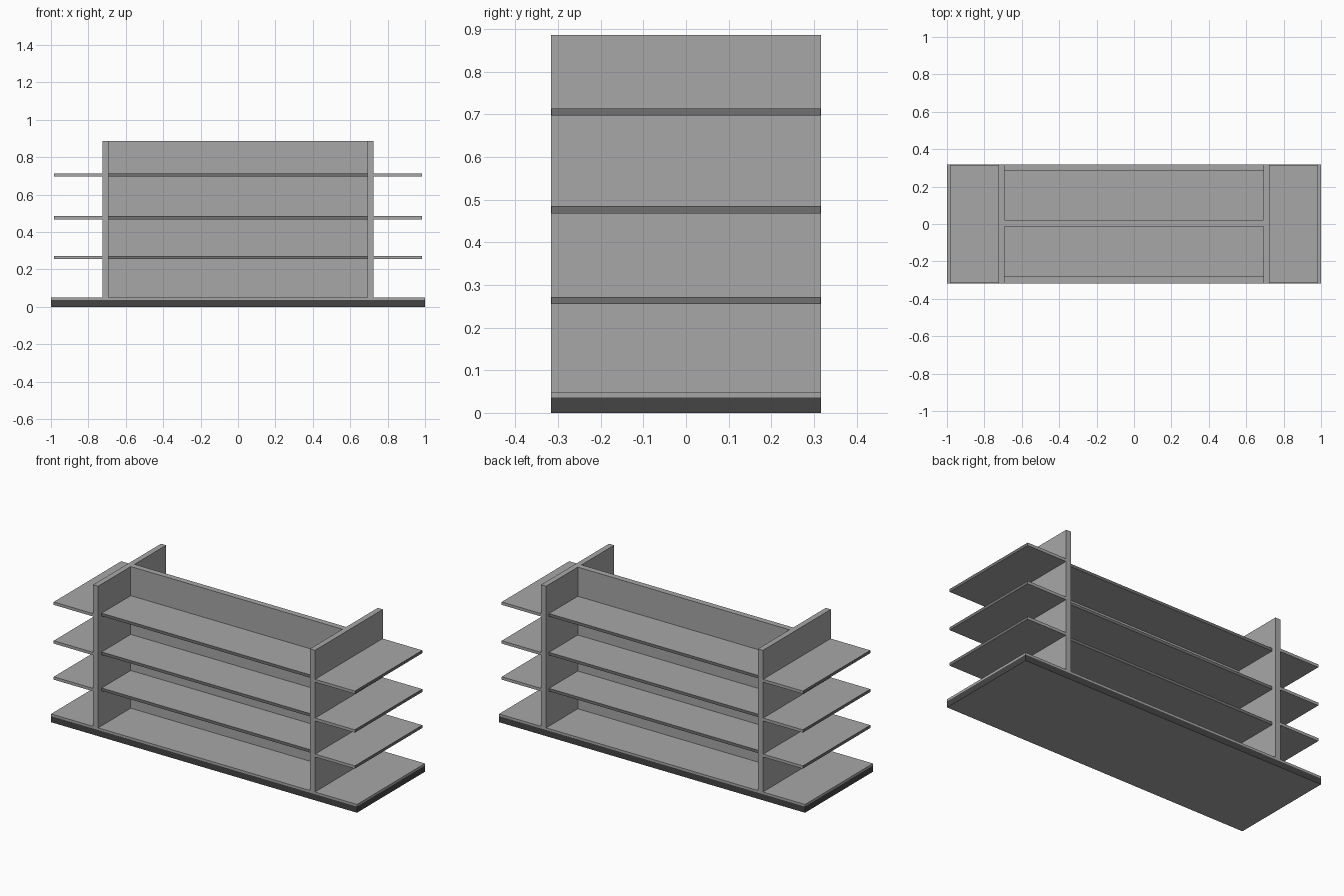
import bpy, bmesh

if "Cube" in bpy.data.objects:
    bpy.data.objects.remove(bpy.data.objects["Cube"])

def material(name, v):
    m = bpy.data.materials.new(name)
    m.diffuse_color = (v, v, v, 1)
    m.use_nodes = True
    m.node_tree.nodes["Principled BSDF"].inputs["Base Color"].default_value = m.diffuse_color
    return m

grey = material("shelf grey", 0.386)
edge_grey = material("edge strip grey", 0.165)
dark = material("plinth dark grey", 0.06)

def box(name, x, y, z, mat, accent=None, accent_faces=None):
    """Box from (min, max) ranges; accent_faces(normal) picks faces in the accent colour."""
    bm = bmesh.new()
    bmesh.ops.create_cube(bm, size=1)
    for v in bm.verts:
        v.co = [r[0] + (c + 0.5) * (r[1] - r[0]) for c, r in zip(v.co, (x, y, z))]
    bm.normal_update()
    if accent:
        for f in bm.faces:
            f.material_index = int(accent_faces(f.normal))
    me = bpy.data.meshes.new(name)
    bm.to_mesh(me)
    bm.free()
    me.materials.append(mat)
    if accent:
        me.materials.append(accent)
    ob = bpy.data.objects.new(name, me)
    bpy.context.collection.objects.link(ob)
    return ob

D = 0.317                          # half depth
XI, XO, XE = 0.692, 0.725, 0.984   # upright inner, outer, end shelf tip
BY0, BY1 = -0.013, 0.022           # back panel

# Base: dark kick sides, grey underside and deck
box("plinth", (-1, 1), (-D, D), (0, 0.036), grey, dark, lambda n: abs(n.z) < 0.5)
box("base_deck", (-1, 1), (-D, D), (0.036, 0.049), grey)

# Back panel and the two uprights
box("back_panel", (-XI, XI), (BY0, BY1), (0.049, 0.886), grey)
for side, s in (("left", -1), ("right", 1)):
    box(side + "_upright", sorted((s * XI, s * XO)), (-D, D), (0.049, 0.886), grey)

# Shelves at three levels: front, back and both ends, with darker outer edges
for i, z in enumerate((0.255, 0.468, 0.697), 1):
    zr = (z, z + 0.017)
    box(f"front_shelf_{i}", (-XI, XI), (-0.284, BY0), zr, grey, edge_grey,
        lambda n: n.y < -0.5)
    box(f"back_shelf_{i}", (-XI, XI), (BY1, 0.29), zr, grey, edge_grey,
        lambda n: n.y > 0.5)
    for side, s in (("left", -1), ("right", 1)):
        box(f"{side}_end_shelf_{i}", sorted((s * XO, s * XE)), (-0.315, 0.315), zr,
            grey, edge_grey, lambda n, s=s: n.x * s > 0.5)
